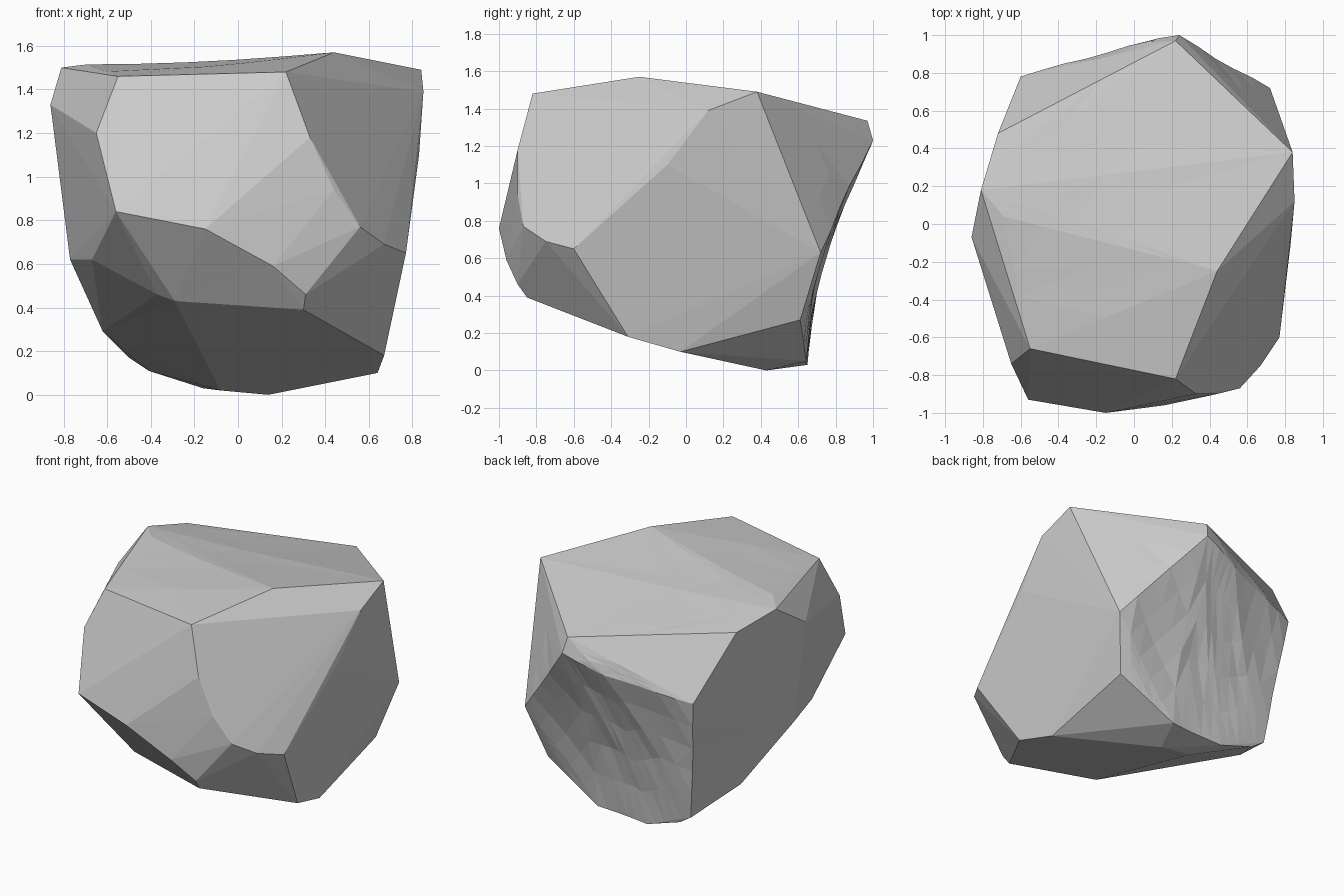
import bpy, bmesh
from math import sin
from mathutils import Vector

if "Cube" in bpy.data.objects:
    bpy.data.objects.remove(bpy.data.objects["Cube"])

# Corner points of the chipped boulder, grouped by region
top = [(.22, -.82, 1.48), (.44, -.25, 1.57), (.84, .38, 1.49),
       (-.55, -.66, 1.46), (-.69, .04, 1.515), (-.81, .18, 1.50), (-.72, .48, 1.43),
       (.22, .97, 1.335)]
front = [(.33, -.9, 1.18), (.44, -.9, .94), (.56, -.87, .77), (.67, -.75, .69),
         (-.15, -1.0, .76), (.16, -.96, .59), (-.56, -.93, .84), (-.65, -.74, 1.2),
         (.31, -.9, .46), (.3, -.85, .39), (-.37, -.67, .46), (-.29, -.71, .43)]
sides = [(.77, -.6, .65), (.83, -.1, 1.1), (.85, .12, 1.39), (.67, -.31, .18),
         (-.86, -.07, 1.33), (-.77, -.07, .62), (-.67, -.41, .62), (-.62, .29, .29)]
back = [(.72, .72, .63), (.62, .61, .27), (.24, 1.0, 1.23), (-.03, .96, 1.13),
        (-.6, .78, 1.02)]
bottom = [(.64, -.03, .1), (.14, .43, 0), (.22, .645, .05), (-.16, .65, .03),
          (-.08, .45, .02), (-.41, .65, .11), (-.5, .66, .17)]

# Shrink-wrap the corners into flat facets
bm = bmesh.new()
for p in top + front + sides + back + bottom:
    bm.verts.new(p)
hull = bmesh.ops.convex_hull(bm, input=bm.verts[:])
loose = {g for g in hull["geom_interior"] + hull["geom_unused"]
         if isinstance(g, bmesh.types.BMVert)}
bmesh.ops.delete(bm, geom=list(loose), context='VERTS')

# Slightly hollow back face with soft lumps, shallow dip across the top
bmesh.ops.subdivide_edges(bm, edges=bm.edges[:], cuts=4, use_grid_fill=True)
centre = Vector((.02, .83, .6))
for v in bm.verts:
    d = (v.co - centre).length / .62
    if d < 1 and v.co.y > .5:
        lump = .01 * sin(17 * v.co.x) * sin(14 * v.co.z)
        v.co.y -= (1 - d * d) * (.075 + lump)
    d = (v.co - Vector((-.1, .1, 1.53))).length / .6
    if d < 1:
        v.co.z -= (1 - d * d) * .015

# Merge the flat areas back into clean facets
bmesh.ops.dissolve_limit(bm, angle_limit=.02, verts=bm.verts[:], edges=bm.edges[:])
bmesh.ops.triangulate(bm, faces=bm.faces[:])
bmesh.ops.recalc_face_normals(bm, faces=bm.faces[:])
mesh = bpy.data.meshes.new("boulder")
bm.to_mesh(mesh)
bm.free()
bpy.context.collection.objects.link(bpy.data.objects.new("boulder", mesh))
